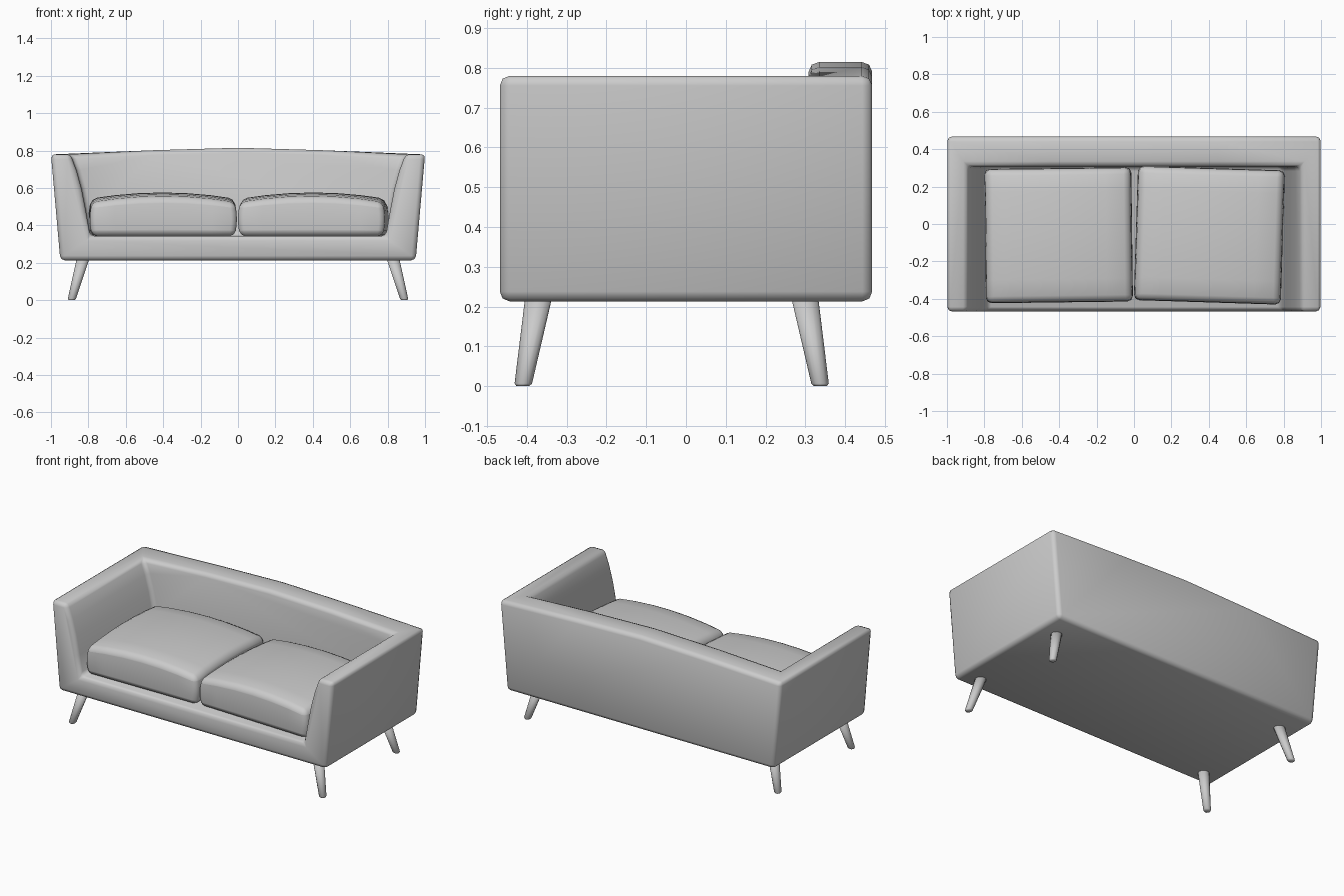
import bpy, bmesh, math
from mathutils import Vector, Matrix

if "Cube" in bpy.data.objects:
    bpy.data.objects.remove(bpy.data.objects["Cube"])


def finish(name, bm, bevel=0.0, segments=1, angle=40):
    """Turn a bmesh into a smooth-shaded object with softened rims."""
    bmesh.ops.recalc_face_normals(bm, faces=bm.faces)
    me = bpy.data.meshes.new(name)
    bm.to_mesh(me)
    bm.free()
    ob = bpy.data.objects.new(name, me)
    bpy.context.collection.objects.link(ob)
    me.shade_smooth()
    if bevel:
        mod = ob.modifiers.new("Soft rim", 'BEVEL')
        mod.width = bevel
        mod.segments = segments
        mod.limit_method = 'ANGLE'
        mod.angle_limit = math.radians(angle)
    return ob


# Body: one upholstered shell with base, flared arms and crowned back
FRONT, WALL, BACK = -0.468, 0.308, 0.468
inner_half = [(0.895, 0.78), (0.862, 0.69), (0.835, 0.59), (0.812, 0.47), (0.79, 0.343)]
inner = inner_half + [(-x, z) for x, z in reversed(inner_half)]
outer = [(-1.0, 0.78), (-0.95, 0.213), (0.95, 0.213), (1.0, 0.78)]

bm = bmesh.new()
ring = lambda pts, y: [bm.verts.new((x, y, z)) for x, z in pts]
of, ob_ = ring(outer, FRONT), ring(outer, BACK)
inf, inw = ring(inner, FRONT), ring(inner, WALL)
crown = lambda y: ring([(0.45, 0.802), (0, 0.815), (-0.45, 0.802)], y)
cw, cb = crown(WALL), crown(BACK)

bm.faces.new(of + inf)                                # front U
bm.faces.new(inw + cw[::-1])                          # inside of back
bm.faces.new(ob_ + cb)                                # rear
for a, b in ((inf, inw), (of, ob_)):                  # cavity and outer skin
    for i in range(len(a) - 1):
        bm.faces.new((a[i], a[i + 1], b[i + 1], b[i]))
for i, j in ((0, -1), (-1, 0)):                       # arm tops
    bm.faces.new((of[j], inf[i], inw[i], ob_[j]))
wall_top = [inw[0]] + cw + [inw[-1]]
rear_top = [ob_[-1]] + cb + [ob_[0]]
for i in range(4):                                    # back top
    bm.faces.new((wall_top[i], wall_top[i + 1], rear_top[i + 1], rear_top[i]))
finish("sofa_body", bm, 0.025, 2)


# Seat cushions: puffed blocks, each turned slightly
def cushion(name, x, turn):
    bm = bmesh.new()
    bmesh.ops.create_cube(bm, size=2)
    bmesh.ops.subdivide_edges(bm, edges=bm.edges[:], cuts=5, use_grid_fill=True)
    for v in bm.verts:
        u, w, t = v.co
        swell = 0.012 * (1 - t * t)
        top = 0.522 + 0.032 * (1 - u * u) + 0.022 * (1 - w * w)
        v.co = (u * (0.381 + swell), w * (0.352 + swell * 0.6),
                0.342 + (top - 0.342) * (t + 1) / 2)
    bmesh.ops.transform(bm, verts=bm.verts, matrix=Matrix.Translation((x, -0.06, 0))
                        @ Matrix.Rotation(math.radians(turn), 4, 'Z'))
    finish(name, bm, 0.03, 2, 50)


cushion("left_seat_cushion", -0.403, 0.7)
cushion("right_seat_cushion", 0.403, -1.8)


# Legs: tapered, splayed outwards, mirrored left to right
def leg(name, foot, top):
    bm = bmesh.new()
    foot, top = Vector(foot), Vector(top)
    rings = []
    for t, r in ((0, 0.016), (0.03, 0.022), (1, 0.034)):
        c = foot.lerp(top, t)
        rings.append([bm.verts.new(c + Vector((r * math.cos(a), r * math.sin(a), 0)))
                      for a in (math.tau * k / 12 for k in range(12))])
    for a, b in zip(rings, rings[1:]):
        for k in range(12):
            n = (k + 1) % 12
            bm.faces.new((a[k], a[n], b[n], b[k]))
    bm.faces.new(rings[0])
    bm.faces.new(rings[-1])
    finish(name, bm).modifiers.new("Mirror", 'MIRROR')


leg("front_legs", (0.89, -0.41, 0), (0.828, -0.37, 0.225))
leg("back_legs", (0.89, 0.338, 0), (0.828, 0.298, 0.225))
